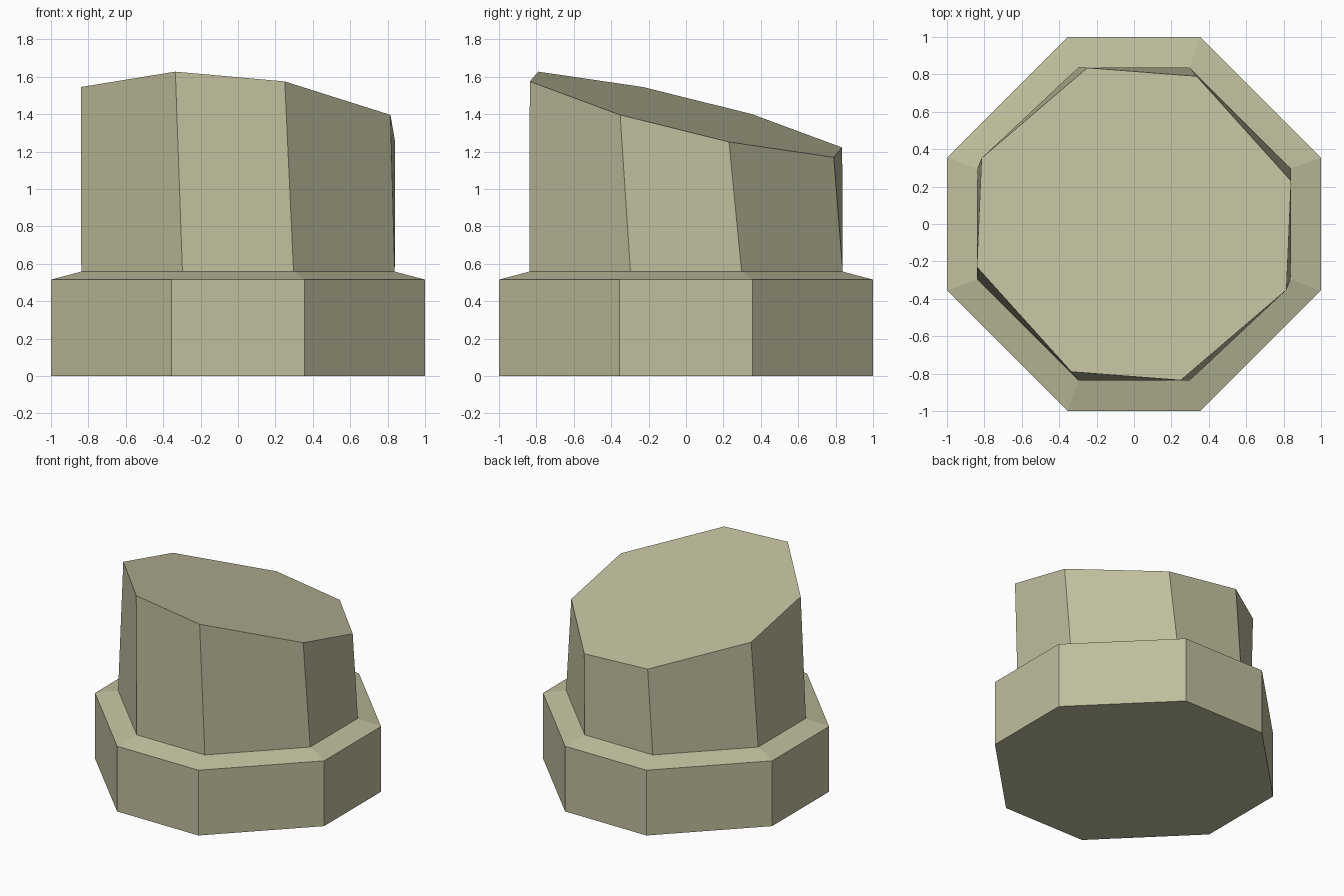
import bpy, bmesh

if "Cube" in bpy.data.objects:
    bpy.data.objects.remove(bpy.data.objects["Cube"])

stone = bpy.data.materials.new("pale_olive_stone")
stone.diffuse_color = (0.527, 0.513, 0.337, 1)
stone.use_nodes = True
stone.node_tree.nodes["Principled BSDF"].inputs["Base Color"].default_value = stone.diffuse_color


def octagon(half, side, z):
    """Chamfered-square ring, counter-clockwise from the right side."""
    h, s = half, side
    quarter = [(h, s), (s, h)]
    pts = []
    for _ in range(4):
        pts += quarter
        quarter = [(-y, x) for x, y in quarter]
    return [(x, y, z) for x, y in pts]


# Sloped, slightly twisted cap: half the rim, the other half is point-mirrored
half_rim = [(0.84, 0.23), (0.335, 0.79), (-0.25, 0.835), (-0.815, 0.352)]
rim = half_rim + [(-x, -y) for x, y in half_rim]
cap = [(x, y, 1.398 - 0.108 * x - 0.244 * y) for x, y in rim]

# Rings from the ground up: base, base top, shaft foot, sloped cap
rings = [octagon(1, 0.355, 0), octagon(1, 0.355, 0.515),
         octagon(0.838, 0.297, 0.558), cap]

bm = bmesh.new()
loops = [[bm.verts.new(p) for p in ring] for ring in rings]
for a, b in zip(loops, loops[1:]):
    for i in range(8):
        j = (i + 1) % 8
        bm.faces.new((a[i], a[j], b[j], b[i]))
bm.faces.new(loops[0][::-1])
bm.faces.new(loops[-1])
bmesh.ops.recalc_face_normals(bm, faces=bm.faces)

mesh = bpy.data.meshes.new("broken_column_stump")
bm.to_mesh(mesh)
bm.free()
mesh.materials.append(stone)
obj = bpy.data.objects.new("broken_column_stump", mesh)
bpy.context.collection.objects.link(obj)
